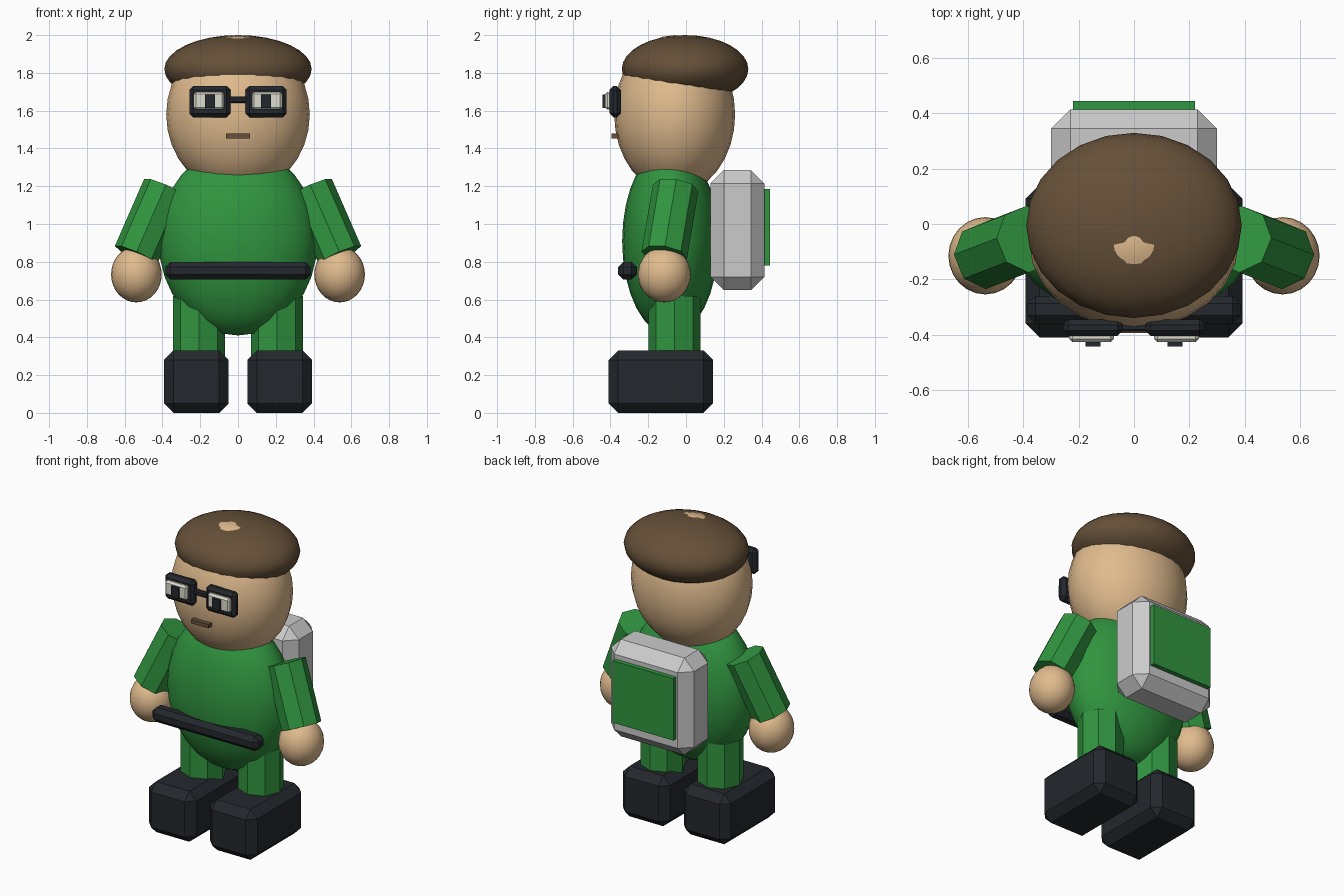
import bpy
from mathutils import Vector

if "Cube" in bpy.data.objects:
    bpy.data.objects.remove(bpy.data.objects["Cube"])


def material(name, rgb):
    m = bpy.data.materials.new(name)
    m.diffuse_color = (*rgb, 1)
    m.use_nodes = True
    m.node_tree.nodes["Principled BSDF"].inputs["Base Color"].default_value = m.diffuse_color
    return m


GREEN = material("green", (0.03, 0.30, 0.05))
SKIN = material("skin", (0.75, 0.50, 0.27))
BROWN = material("brown", (0.13, 0.08, 0.04))
DARK = material("dark", (0.017, 0.021, 0.026))
IVORY = material("ivory", (0.72, 0.72, 0.62))


def finish(name, mat):
    ob = bpy.context.object
    ob.name = name
    if mat:
        ob.data.materials.append(mat)
    return ob


def ellipsoid(name, center, radii, mat, segments=24, rings=16):
    bpy.ops.mesh.primitive_uv_sphere_add(segments=segments, ring_count=rings,
                                         radius=1, location=center)
    ob = finish(name, mat)
    ob.scale = radii
    bpy.ops.object.transform_apply(location=False, rotation=False, scale=True)
    bpy.ops.object.shade_smooth()
    return ob


def box(name, lo, hi, mat=None, bevel=0.0):
    lo, hi = Vector(lo), Vector(hi)
    bpy.ops.mesh.primitive_cube_add(size=1, location=(lo + hi) / 2)
    ob = finish(name, mat)
    ob.scale = hi - lo
    bpy.ops.object.transform_apply(location=False, rotation=False, scale=True)
    if bevel:
        mod = ob.modifiers.new("chamfer", "BEVEL")
        mod.width = bevel
        mod.segments = 1
    return ob


def limb(name, top, bottom, radius, mat):
    # eight-sided prism between two points
    top, bottom = Vector(top), Vector(bottom)
    axis = top - bottom
    bpy.ops.mesh.primitive_cylinder_add(vertices=8, radius=radius, depth=axis.length,
                                        location=(top + bottom) / 2)
    ob = finish(name, mat)
    ob.rotation_mode = "QUATERNION"
    ob.rotation_quaternion = Vector((0, 0, 1)).rotation_difference(axis)
    return ob


def side_box(name, s, x0, x1, y, z, mat, bevel):
    # box between x0 and x1 on the side given by s
    xs = sorted((s * x0, s * x1))
    return box(name, (xs[0], y[0], z[0]), (xs[1], y[1], z[1]), mat, bevel)


# torso, head and cap of hair
ellipsoid("torso", (0, -0.083, 0.91), (0.42, 0.255, 0.50), GREEN)
ellipsoid("head", (0, -0.06, 1.58), (0.38, 0.32, 0.42), SKIN)
ellipsoid("hair", (0, -0.005, 1.82), (0.39, 0.335, 0.18), BROWN)

# belt across the front
box("belt", (-0.385, -0.36, 0.705), (0.385, -0.26, 0.80), DARK, 0.028)

# mouth and the bridge of the glasses
box("mouth", (-0.063, -0.395, 1.453), (0.063, -0.34, 1.478), BROWN)
box("glasses_bridge", (-0.06, -0.39, 1.64), (0.06, -0.355, 1.675), DARK, 0.008)

# backpack with its rear panel
box("backpack", (-0.30, 0.13, 0.65), (0.30, 0.415, 1.285), None, 0.07)
box("backpack_panel", (-0.22, 0.40, 0.78), (0.22, 0.445, 1.185), GREEN)

# paired parts
for s, side in ((-1, "left"), (1, "right")):
    limb(f"{side}_arm", (s * 0.385, -0.055, 1.19), (s * 0.54, -0.115, 0.835), 0.122, GREEN)
    ellipsoid(f"{side}_hand", (s * 0.538, -0.115, 0.733), (0.134, 0.14, 0.148), SKIN)
    limb(f"{side}_leg", (s * 0.207, -0.06, 0.62), (s * 0.207, -0.06, 0.28), 0.138, GREEN)
    side_box(f"{side}_boot", s, 0.05, 0.392, (-0.41, 0.143), (0, 0.33), DARK, 0.05)
    side_box(f"{side}_glasses_frame", s, 0.04, 0.257, (-0.405, -0.345), (1.565, 1.73), DARK, 0.02)
    side_box(f"{side}_eye", s, 0.073, 0.235, (-0.428, -0.39), (1.605, 1.70), IVORY, 0.012)
    side_box(f"{side}_pupil", s, 0.122, 0.175, (-0.443, -0.41), (1.615, 1.685), DARK, 0)
